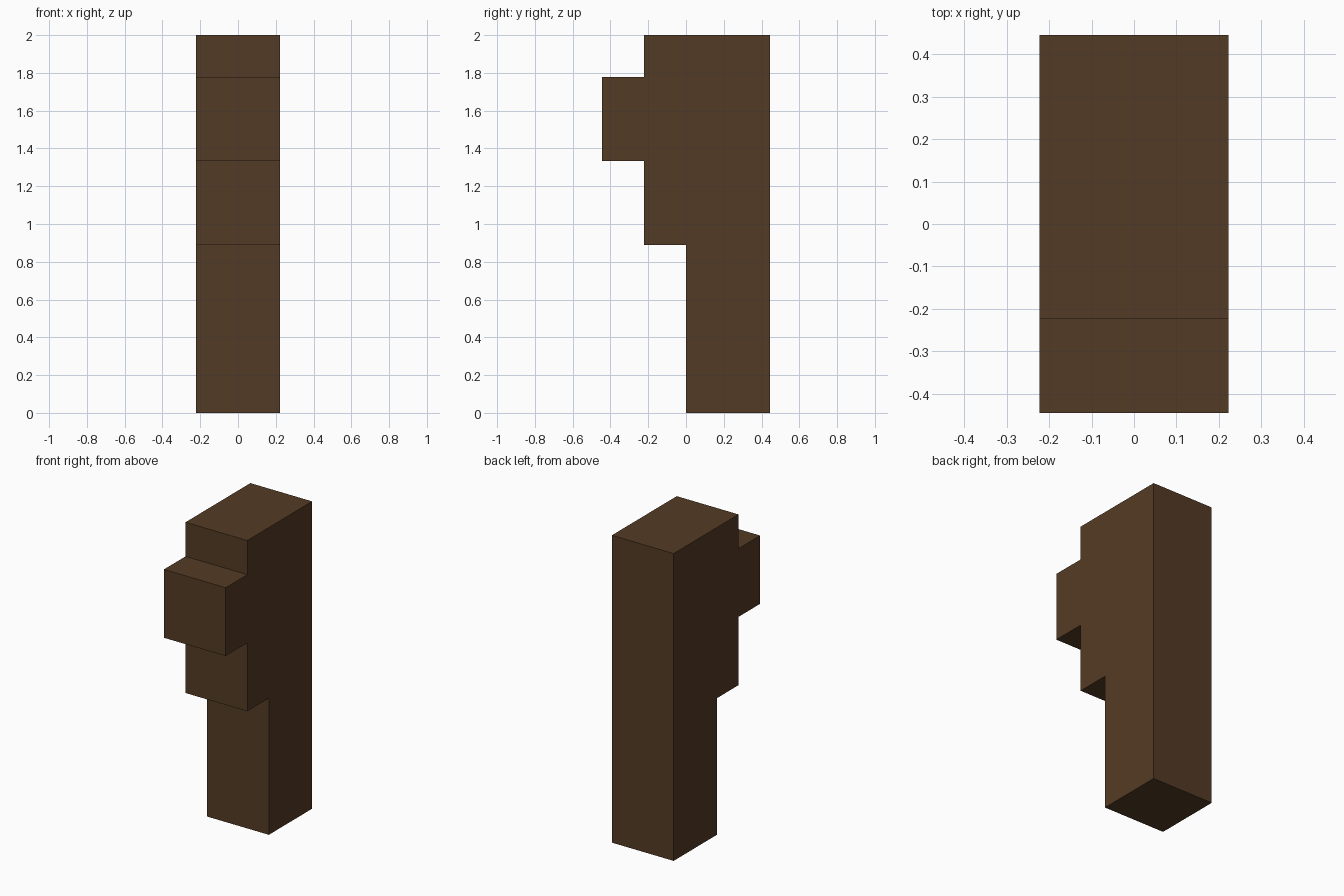
import bpy
import bmesh

cube = bpy.data.objects.get("Cube")
if cube:
    bpy.data.objects.remove(cube, do_unlink=True)

# Dark brown material
brown = bpy.data.materials.new("dark_brown")
brown.use_nodes = True
color = (0.088, 0.044, 0.018, 1.0)
brown.diffuse_color = color
brown.node_tree.nodes["Principled BSDF"].inputs["Base Color"].default_value = color

U = 2 / 9  # block unit: the post is nine units tall

# Stepped side profile (y, z) in block units
profile = [(2, 0), (2, 9), (-1, 9), (-1, 8), (-2, 8),
           (-2, 6), (-1, 6), (-1, 4), (0, 4), (0, 0)]

# Extrude the profile across the width
bm = bmesh.new()
side = bm.faces.new([bm.verts.new((-U, y * U, z * U)) for y, z in profile])
extruded = bmesh.ops.extrude_face_region(bm, geom=[side])["geom"]
bmesh.ops.translate(bm, vec=(2 * U, 0, 0),
                    verts=[v for v in extruded if isinstance(v, bmesh.types.BMVert)])
bmesh.ops.recalc_face_normals(bm, faces=bm.faces[:])

mesh = bpy.data.meshes.new("stepped_post")
bm.to_mesh(mesh)
bm.free()
mesh.materials.append(brown)
post = bpy.data.objects.new("stepped_post", mesh)
bpy.context.collection.objects.link(post)
